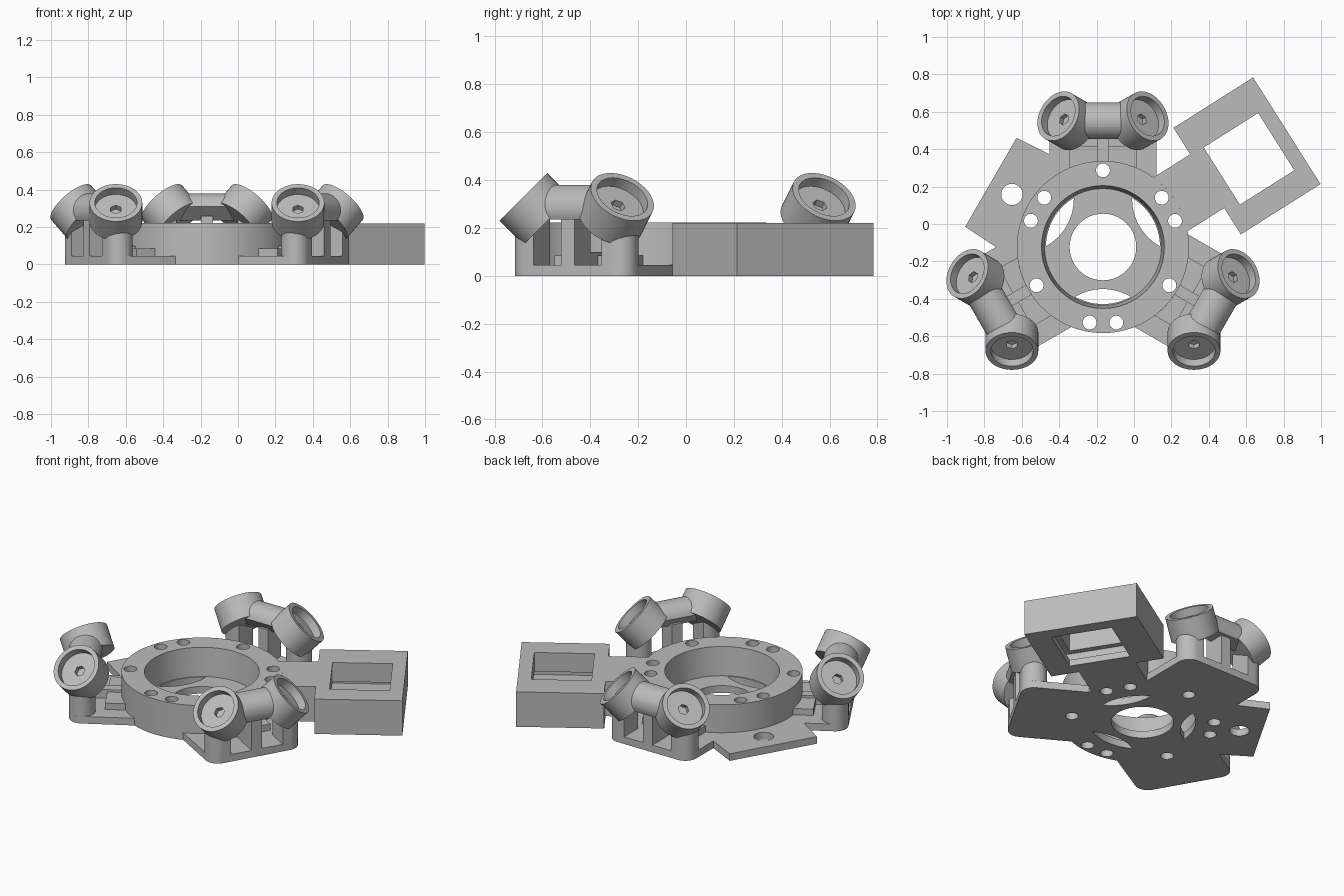
import bpy
import bmesh
from math import sin, cos, pi, radians, acos, hypot
from mathutils import Matrix, Vector

if "Cube" in bpy.data.objects:
    bpy.data.objects.remove(bpy.data.objects["Cube"], do_unlink=True)

GREY = bpy.data.materials.new("plain grey")
GREY.use_nodes = True
colour = (0.5, 0.5, 0.5, 1)
GREY.diffuse_color = colour
GREY.node_tree.nodes["Principled BSDF"].inputs["Base Color"].default_value = colour

HUB = Matrix.Translation((-0.166, -0.123, 0))
PLATE, STEP, TOP = 0.045, 0.085, 0.22
RING_R, BORE_R = 0.46, 0.32


def turn(deg):
    return Matrix.Rotation(radians(deg), 4, "Z")


def add(name, bm, matrix=Matrix()):
    bm.transform(matrix)
    bmesh.ops.recalc_face_normals(bm, faces=bm.faces)
    mesh = bpy.data.meshes.new(name)
    bm.to_mesh(mesh)
    bm.free()
    mesh.materials.append(GREY)
    ob = bpy.data.objects.new(name, mesh)
    bpy.context.collection.objects.link(ob)
    return ob


def cylinder(name, r, z0, z1, matrix=Matrix(), sides=48):
    bm = bmesh.new()
    bmesh.ops.create_cone(bm, cap_ends=True, segments=sides, radius1=r, radius2=r, depth=z1 - z0)
    bm.transform(Matrix.Translation((0, 0, (z0 + z1) / 2)))
    return add(name, bm, matrix)


def prism(name, loops, z0, z1, matrix=Matrix()):
    # First loop is the outline, the others are holes through it
    bm = bmesh.new()
    for loop in loops:
        verts = [bm.verts.new((x, y, z0)) for x, y in loop]
        for a, b in zip(verts, verts[1:] + verts[:1]):
            bm.edges.new((a, b))
    bmesh.ops.triangle_fill(bm, use_beauty=True, edges=bm.edges[:], normal=(0, 0, 1))
    new = bmesh.ops.extrude_face_region(bm, geom=bm.faces[:])["geom"]
    bmesh.ops.translate(bm, vec=(0, 0, z1 - z0), verts=[v for v in new if isinstance(v, bmesh.types.BMVert)])
    return add(name, bm, matrix)


def block(name, x0, x1, y0, y1, z0, z1, matrix=Matrix()):
    return prism(name, [[(x0, y0), (x1, y0), (x1, y1), (x0, y1)]], z0, z1, matrix)


def arc(cx, cy, r, a0, a1, n):
    return [(cx + r * cos(a0 + (a1 - a0) * i / n), cy + r * sin(a0 + (a1 - a0) * i / n)) for i in range(n + 1)]


def circle(deg, dist, r, n=32):
    a = radians(deg)
    return arc(dist * cos(a), dist * sin(a), r, 0, 2 * pi, n)[:-1]


def rotated(points, deg):
    c, s = cos(radians(deg)), sin(radians(deg))
    return [(x * c - y * s, x * s + y * c) for x, y in points]


def outward(half, y):
    # Strip leaving the ring along +y, its inner edge following the ring
    a = acos(half / RING_R)
    return [(half, y), (-half, y)] + arc(0, 0, RING_R, pi - a, a, 16)


def combine(ob, other, operation="DIFFERENCE"):
    # Apply a boolean, then discard the helper
    mod = ob.modifiers.new("cut", "BOOLEAN")
    mod.object, mod.operation, mod.solver = other, operation, "EXACT"
    bpy.context.view_layer.update()
    bpy.context.view_layer.objects.active = ob
    bpy.ops.object.modifier_apply(modifier=mod.name)
    bpy.data.objects.remove(other, do_unlink=True)


def finish(ob, matrix=HUB):
    ob.data.transform(matrix)
    bpy.ops.object.select_all(action="DESELECT")
    ob.select_set(True)
    bpy.context.view_layer.objects.active = ob
    bpy.ops.object.shade_smooth_by_angle(angle=radians(30))


# Base plate: three rounded arms, one plain tab, and ring arcs between them
COL_X, COL_Y, COL_R = 0.21, 0.667, 0.076
HALF = COL_X + COL_R
edge = acos(HALF / RING_R)
arm = arc(COL_X, COL_Y, COL_R, 0, pi / 2, 8) + arc(-COL_X, COL_Y, COL_R, pi / 2, pi, 8)
tab = [(0.275, 0.692), (-0.275, 0.692)]
notch = [(-HALF, HALF * 3 ** 0.5)]
gap = arc(0, 0, RING_R, pi - edge, edge + 2 * pi / 3, 20)
outline = (rotated(arm + notch, 0) + rotated(tab + notch, 60)
           + rotated(arm + gap, 120) + rotated(arm + gap, 240))

# Bolt holes, centre hole and lens openings
bolts = [circle(a + k, 0.41, 0.037) for a in (20, 40, 90) for k in (0, 120, 240)]
lens = arc(0, 0, 0.305, -0.51, 0.51, 16) + arc(0.515, 0, 0.29, pi - 0.51, pi + 0.51, 16)
openings = [rotated(lens, a) for a in (30, 150, 270)]
openings += [circle(150, 0.562, 0.057), circle(0, 0, 0.178, 64)]
finish(prism("base_plate", [outline] + bolts + openings, 0, PLATE))

# Hub ring with a slightly tapered bore
ring = prism("hub_ring", [circle(0, 0, RING_R, 96), circle(0, 0, BORE_R, 96)] + bolts, PLATE, TOP + 0.002)
for v in ring.data.vertices:
    if abs(hypot(v.co.x, v.co.y) - BORE_R) < 0.001:
        grow = 1.025 if v.co.z > 0.1 else 0.975
        v.co.x *= grow
        v.co.y *= grow
finish(ring)

# Bridge and open box frame with a wider slot inside
BOX = turn(-57.7)
finish(prism("bridge", [outward(0.17, 0.66)], 0, TOP, BOX))
frame = block("box_frame", -0.337, 0.337, 0.659, 1.163, 0, TOP, BOX)
combine(frame, block("opening", -0.162, 0.2, 0.74, 1.084, -0.1, 0.5, BOX))
combine(frame, block("slot", -0.27, 0.29, 0.705, 1.118, 0.04, 0.1, BOX))
finish(frame)

# Roller holder in its own frame: pointing along +y, cups leaning out at 45 degrees
RIM, CUP_R, CUP_D, RECESS = Vector((0.239, 0.70, 0.33)), 0.141, 0.142, 0.05


def cup_matrix(side):
    axis = Vector((side * cos(pi / 6), sin(pi / 6), 1)).normalized()
    rim = Vector((side * RIM.x, RIM.y, RIM.z))
    return Matrix.Translation(rim) @ axis.to_track_quat("Z", "Y").to_matrix().to_4x4()


def recess(side):
    return cylinder("recess", 0.113, -RECESS, 0.2, cup_matrix(side))


# Rail section: round on top, flat below, with a sloping inner underside
section = arc(0.673, 0.28, 0.1, -0.46, pi - 0.3, 24) + [(0.65, 0.235)]
along_x = Matrix(((0, 0, 1, 0), (1, 0, 0, 0), (0, 1, 0, 0), (0, 0, 0, 1)))
rail = prism("rail", [section], -0.15, 0.15, along_x)
parts = [("cross_rail", rail)]

# Column plan: round, but cut flat on the side facing the middle of the arm
FLAT_X = 0.164
plan = arc(COL_X, COL_Y, COL_R, -2.22, pi / 2, 24) + [(FLAT_X, COL_Y + COL_R)]
for side, label in ((1, "a"), (-1, "b")):
    combine(rail, recess(side))
    cup = cylinder("cup", CUP_R, -CUP_D, 0, cup_matrix(side))
    combine(cup, recess(side))
    combine(cup, cylinder("hex", 0.032, -0.11, 0.1, cup_matrix(side), 6))
    parts.append(("roller_cup_" + label, cup))
    # Column top slopes to sit inside the cup body
    column = prism("column", [[(side * x, y) for x, y in plan]], PLATE, 0.2)
    for v in column.data.vertices:
        if v.co.z > 0.1:
            out = (abs(v.co.x) - RIM.x) * cos(pi / 6) + (v.co.y - RIM.y) * sin(pi / 6)
            v.co.z = RIM.z - 0.08 * 2 ** 0.5 - out
    parts.append(("column_" + label, column))
parts.append(("centre_post", block("post", -0.033, 0.033, 0.61, COL_Y + COL_R, PLATE, 0.26)))
parts.append(("centre_rib", block("rib", -0.03, 0.03, 0.455, 0.61, PLATE, STEP + 0.015)))
parts.append(("arm_step", prism("step", [outward(0.18, 0.54)], PLATE, STEP)))

# Three holders around the hub
for label, a in (("back", 0), ("left_front", 240), ("right_front", 120)):
    for name, part in parts:
        ob = part.copy()
        ob.data = part.data.copy()
        ob.name = label + "_" + name
        bpy.context.collection.objects.link(ob)
        finish(ob, HUB @ turn(a))
for name, part in parts:
    bpy.data.objects.remove(part, do_unlink=True)
